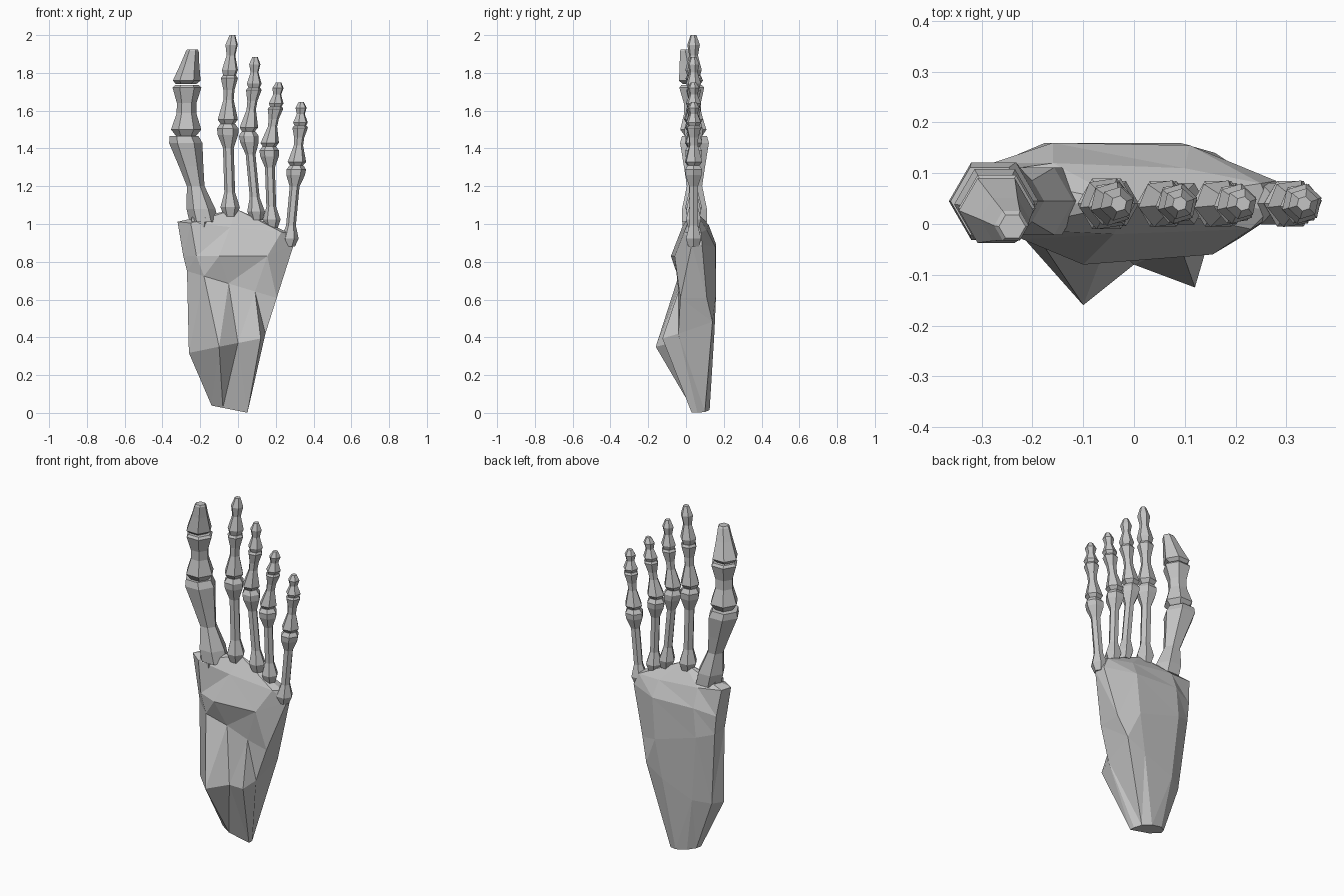
import bpy
import bmesh
from math import cos, sin, pi

default = bpy.data.objects.get("Cube")
if default:
    bpy.data.objects.remove(default, do_unlink=True)

bone_grey = bpy.data.materials.new("bone grey")
bone_grey.use_nodes = True
colour = (0.55, 0.55, 0.55, 1)
bone_grey.diffuse_color = colour
bone_grey.node_tree.nodes["Principled BSDF"].inputs["Base Color"].default_value = colour

CM = 0.01  # all sizes below are in hundredths of a unit


def loft(name, rings, tip=None):
    """Join rings of points into a closed flat-shaded solid, optionally with a raised centre cap."""
    bm = bmesh.new()
    loops = [[bm.verts.new([c * CM for c in point]) for point in ring] for ring in rings]
    count = len(loops[0])
    for low, high in zip(loops, loops[1:]):
        for i in range(count):
            j = (i + 1) % count
            bm.faces.new((low[i], low[j], high[j], high[i]))
    bm.faces.new(loops[0][::-1])
    if tip:
        apex = bm.verts.new([c * CM for c in tip])
        for i in range(count):
            bm.faces.new((loops[-1][i], loops[-1][(i + 1) % count], apex))
    else:
        bm.faces.new(loops[-1])
    bmesh.ops.triangulate(bm, faces=[f for f in bm.faces if len(f.verts) == 4])
    bmesh.ops.recalc_face_normals(bm, faces=bm.faces)
    mesh = bpy.data.meshes.new(name)
    bm.to_mesh(mesh)
    bm.free()
    mesh.materials.append(bone_grey)
    obj = bpy.data.objects.new(name, mesh)
    bpy.context.collection.objects.link(obj)
    return obj


def bone(name, start, end, radius, profile, sides=6, turn=0.0):
    """Loft a bone between two joints; the profile holds (fraction of length, share of radius)."""
    rings = []
    for t, share in profile:
        x, y, z = (a + (b - a) * t for a, b in zip(start, end))
        r = radius * share
        angles = [turn + 2 * pi * i / sides for i in range(sides)]
        rings.append([(x + r * cos(a), y + r * sin(a), z) for a in angles])
    return loft(name, rings)


# Heel and midfoot block: (height, tilt along x, outline round the front with optional lift)
sections = [
    (1.1, -0.2, [(-14, 6), (-8, 3), (-3, 3), (5, 3), (5, 6), (3, 10), (-2, 12.5), (-9, 12),
                 (-13, 9)]),
    (37, 0.2, [(-26, 2), (-10, -16), (0, -8), (12, -12.5), (14.5, -4, 2), (16, 14, 8),
               (5, 15, 4), (-14, 14.5), (-23, 9)]),
    (67, -0.3, [(-27, 3), (-18, -4), (-5, -3), (9, -4), (20.5, -3), (20.5, 11), (9, 16),
                (-17.5, 16), (-27, 12)]),
    (83, 0, [(-29, 4), (-22, -3), (-10, -8), (15.5, -6), (29.5, 3, 6), (28, 8.5, 6),
             (11, 15.5, 5), (-16, 16, 6), (-28, 12, 3)]),
    (98, -0.1, [(-32, 4), (-25, -1), (-4, -2), (23, -1), (27, 3), (25, 8), (10, 11), (-16, 12),
                (-30, 10)]),
]
rings = [[(x, y, z + tilt * x + sum(lift)) for x, y, *lift in outline]
         for z, tilt, outline in sections]
loft("heel_and_midfoot", rings, tip=(-1, 4, 108))

# Bone silhouettes shared by the four small toes
metatarsal = [(0, 0.6), (0.1, 0.9), (0.26, 0.5), (0.74, 0.5), (0.88, 0.95), (0.95, 1), (1, 0.7)]
proximal = [(0, 0.65), (0.09, 0.95), (0.5, 0.48), (0.7, 0.52), (0.95, 0.8), (1, 0.65)]
distal = [(0, 0.6), (0.14, 0.78), (0.5, 0.42), (0.76, 0.6), (1, 0.28)]

# Joint positions (x, z) from the base of the metatarsal to the toe tip, and head radius
small_toes = {
    "second": (5.7, [(-4, 104), (-5.5, 153), (-4.5, 178.5), (-3, 200)]),
    "third": (5.2, [(10, 102), (5.5, 149), (8.5, 172), (9, 188.5)]),
    "fourth": (5.2, [(18, 98), (16.5, 141), (20, 162), (21.5, 175)]),
    "fifth": (5.2, [(27, 88), (31, 131), (33, 152), (33.5, 164.5)]),
}
parts = (("metatarsal", metatarsal), ("proximal", proximal), ("distal", distal))
for toe, (radius, joints) in small_toes.items():
    points = [(x, 4, z) for x, z in joints]
    for i, (part, profile) in enumerate(parts):
        bone(f"{toe}_toe_{part}", points[i], points[i + 1], radius, profile, turn=0.15 * i)

# Big toe, with sturdier bones
bone("big_toe_metatarsal", (-18, 4.5, 101), (-28.5, 4.5, 146.5), 9,
     [(0, 0.85), (0.15, 0.85), (0.42, 0.52), (0.65, 0.72), (0.92, 0.98), (1, 0.85)])
bone("big_toe_proximal", (-27.5, 4, 146.5), (-27, 3, 173.5), 8,
     [(0, 0.65), (0.13, 1), (0.45, 0.65), (0.65, 0.65), (0.95, 0.95), (1, 0.8)])
bone("big_toe_distal", (-27.5, 3, 174), (-24, -0.5, 192.5), 7.5,
     [(0, 0.7), (0.1, 0.98), (0.6, 0.65), (0.95, 0.45), (1, 0.35)])

# Small wedge where the big toe meets the midfoot
bone("big_toe_wedge", (-20, 4, 97), (-19, 4, 106), 6.5, [(0, 0.9), (0.7, 1), (1, 0.6)], sides=5)
